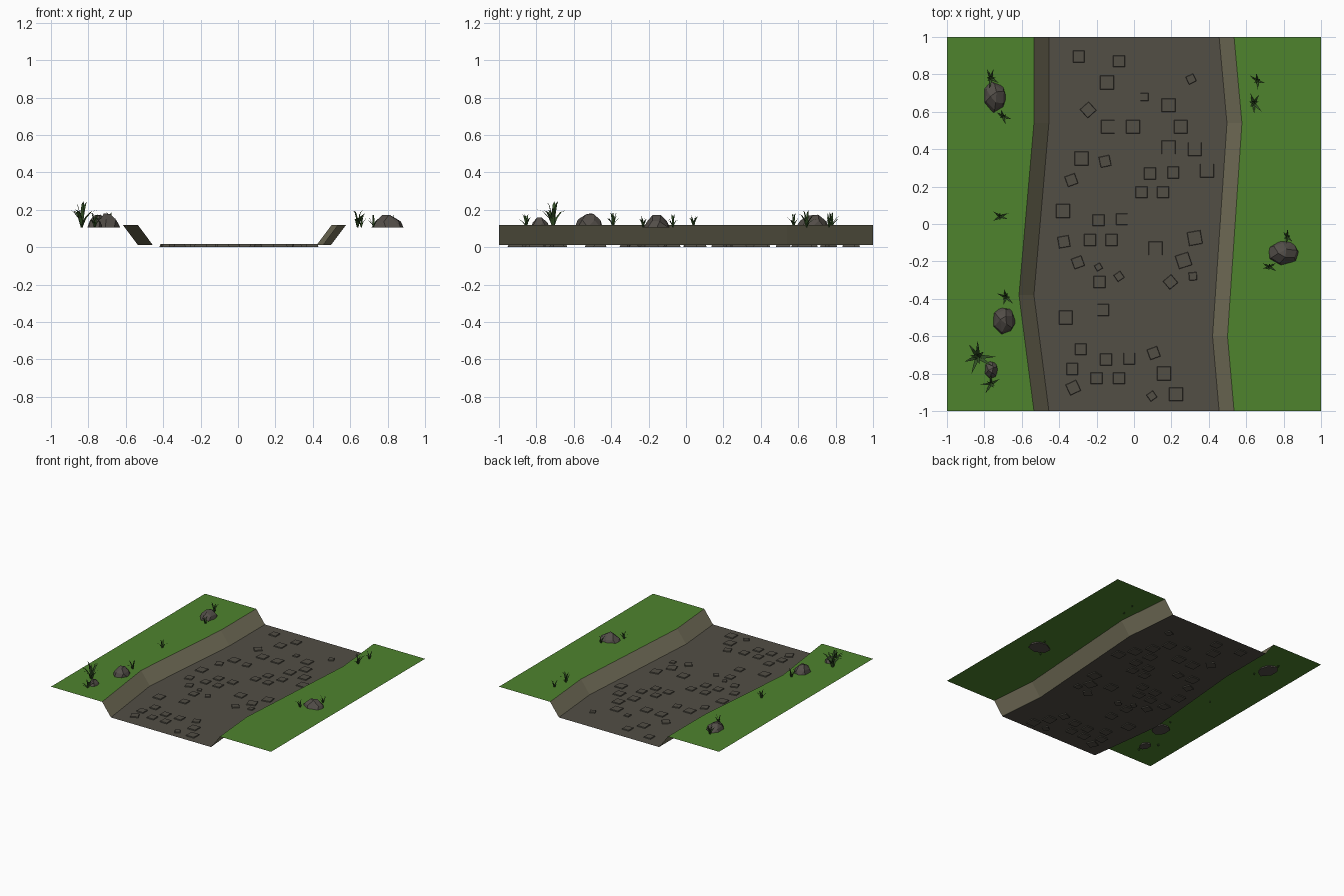
import bpy, bmesh, math, random
from mathutils import Matrix, Vector

if "Cube" in bpy.data.objects:
    bpy.data.objects.remove(bpy.data.objects["Cube"])

random.seed(4)
BED, TOP, ROOT = 0.011, 0.118, 0.106   # bed level, grass level, base of rocks and plants


def material(name, rgb):
    m = bpy.data.materials.new(name)
    m.diffuse_color = (*rgb, 1)
    m.use_nodes = True
    m.node_tree.nodes["Principled BSDF"].inputs["Base Color"].default_value = m.diffuse_color
    return m


GRASS = material("grass", (0.077, 0.23, 0.027))
DIRT = material("dirt", (0.084, 0.077, 0.06))
BANK = material("bank", (0.19, 0.175, 0.11))
ROCK = material("rock", (0.085, 0.075, 0.065))
LEAF = material("leaf", (0.035, 0.09, 0.02))


def finish(name, bm, mat, solid=True):
    if solid:
        bmesh.ops.recalc_face_normals(bm, faces=bm.faces)
    me = bpy.data.meshes.new(name)
    bm.to_mesh(me)
    bm.free()
    me.materials.append(mat)
    ob = bpy.data.objects.new(name, me)
    bpy.context.collection.objects.link(ob)
    return ob


def strip(name, left, right, mat):
    """Surface between two lines that run along y, facing up."""
    bm = bmesh.new()
    a = [bm.verts.new(p) for p in left]
    b = [bm.verts.new(p) for p in right]
    for i in range(len(a) - 1):
        bm.faces.new((a[i], b[i], b[i + 1], a[i + 1]))
    return finish(name, bm, mat, False)


# Channel: each side follows a gently bent line (x, y) from front to back
left_line = [(-0.455, -1), (-0.535, -0.38), (-0.455, 0.54), (-0.455, 1)]
right_line = [(0.455, -1), (0.42, -0.6), (0.497, 0.54), (0.455, 1)]
foot_l = [(x, y, BED) for x, y in left_line]
foot_r = [(x, y, BED) for x, y in right_line]
rim_l = [(x - 0.08, y, TOP) for x, y in left_line]
rim_r = [(x + 0.08, y, TOP) for x, y in right_line]
strip("left_bank", rim_l, foot_l, BANK)
strip("right_bank", foot_r, rim_r, BANK)
strip("left_grass", [(-1, y, TOP) for _, y in left_line], rim_l, GRASS)
strip("right_grass", rim_r, [(1, y, TOP) for _, y in right_line], GRASS)
bm = bmesh.new()
bm.faces.new([bm.verts.new(p) for p in foot_r + foot_l[::-1]])
finish("channel_bed", bm, DIRT, False)

# Paving stones: large and medium straight ones (x, y), odd ones (x, y, size, turn)
large = [(-.145, .757), (.185, .635), (-.14, .52), (-.005, .52), (.25, .52), (.185, .41),
         (.325, .40), (-.28, .35), (.39, .285), (-.38, .07), (.115, -.13), (-.365, -.50),
         (.16, -.80), (.225, -.91)]
medium = [(-.295, .895), (-.08, .87), (.085, .27), (.21, .275), (.04, .17), (.155, .17),
          (-.19, .02), (-.065, .025), (-.235, -.085), (-.12, -.085), (-.185, -.31),
          (-.165, -.46), (-.285, -.67), (-.15, -.725), (-.025, -.72), (-.33, -.775),
          (-.20, -.825), (-.08, -.825)]
odd = [(.055, .68, .05, 0), (.305, .775, .052, 25), (-.245, .61, .07, 42), (-.155, .335, .065, 12),
       (-.335, .235, .065, 20), (-.375, -.095, .068, 10), (.325, -.075, .08, 10),
       (-.30, -.205, .065, 20), (-.19, -.23, .042, 30), (-.08, -.28, .05, 35),
       (.265, -.195, .08, 18), (.195, -.31, .065, 40), (.315, -.28, .05, 5),
       (.105, -.69, .065, 20), (-.325, -.875, .07, 25), (.095, -.92, .05, 35)]
stones = [(x, y, .081, 0) for x, y in large] + [(x, y, .07, 0) for x, y in medium] + odd
bm = bmesh.new()
for x, y, s, turn in stones:
    cube = bmesh.ops.create_cube(bm, size=1)["verts"]
    for v in cube:
        k = s - 0.012 if v.co.z > 0 else s
        v.co = (v.co.x * k, v.co.y * k, (v.co.z + 0.5) * 0.018)
    bmesh.ops.transform(bm, verts=cube, matrix=Matrix.Translation((x, y, 0))
                        @ Matrix.Rotation(math.radians(turn), 4, 'Z'))
finish("paving_stones", bm, DIRT)


# Rocks: faceted convex lumps with a flat base
def rock(name, x, y, w, d, h):
    bm = bmesh.new()
    for radius, level, n, shift in ((1, 0, 7, 0), (0.78, 0.5, 6, 0.4), (0.33, 0.95, 3, 0.9)):
        for i in range(n):
            a = shift + math.tau * (i + random.uniform(-0.15, 0.15)) / n
            r = radius * random.uniform(0.9, 1.03)
            z = h * level * random.uniform(0.88, 1.05)
            bm.verts.new((x + r * w / 2 * math.cos(a), y + r * d / 2 * math.sin(a), ROOT + z))
    hull = bmesh.ops.convex_hull(bm, input=bm.verts)
    bmesh.ops.delete(bm, geom=[v for v in bm.verts if not v.link_faces], context='VERTS')
    bmesh.ops.dissolve_limit(bm, angle_limit=0.12, verts=bm.verts, edges=bm.edges)
    finish(name, bm, ROCK)


rock("rock_back_left", -0.745, 0.68, 0.14, 0.185, 0.075)
rock("rock_middle_left", -0.695, -0.515, 0.135, 0.16, 0.083)
rock("rock_front_left", -0.765, -0.78, 0.085, 0.11, 0.055)
rock("rock_right", 0.80, -0.155, 0.185, 0.14, 0.07)


# Grass tufts: tapered blades that arch outwards
def tuft(name, x, y, reach, height, blades):
    bm = bmesh.new()
    turn = random.uniform(0, math.tau)
    for i in range(blades):
        a = turn + math.tau * (i + random.uniform(-0.25, 0.25)) / blades
        out = Vector((math.cos(a), math.sin(a), 0))
        side = Vector((-out.y, out.x, 0))
        upright = i % 3 == 0
        r = reach * (0.45 if upright else random.uniform(0.85, 1.1))
        h = height * (1 if upright else random.uniform(0.5, 0.8))
        rows = []
        for t, width in ((0, 0.7), (0.35, 1), (0.7, 0.65)):
            c = Vector((x, y, ROOT)) + out * r * t ** 1.4
            c.z += h * math.sin(t * math.pi * 0.5)
            w = side * width * reach * 0.11
            rows.append((bm.verts.new(c - w), bm.verts.new(c + w)))
        tip = bm.verts.new(Vector((x, y, ROOT + h)) + out * r)
        for p, q in zip(rows, rows[1:]):
            bm.faces.new((p[0], p[1], q[1], q[0]))
        bm.faces.new((rows[-1][0], rows[-1][1], tip))
    finish(name, bm, LEAF, False)


tufts = [(-.835, -.71, .09, .14, 9), (-.765, -.855, .055, .07, 7), (-.685, -.39, .052, .08, 7),
         (-.715, .04, .045, .075, 6), (-.765, .78, .055, .08, 7), (-.70, .575, .045, .075, 6),
         (.66, .765, .045, .075, 6), (.64, .645, .06, .09, 7), (.82, -.07, .042, .07, 6),
         (.725, -.23, .042, .07, 6)]
for i, t in enumerate(tufts):
    tuft(f"grass_tuft_{i + 1}", *t)
